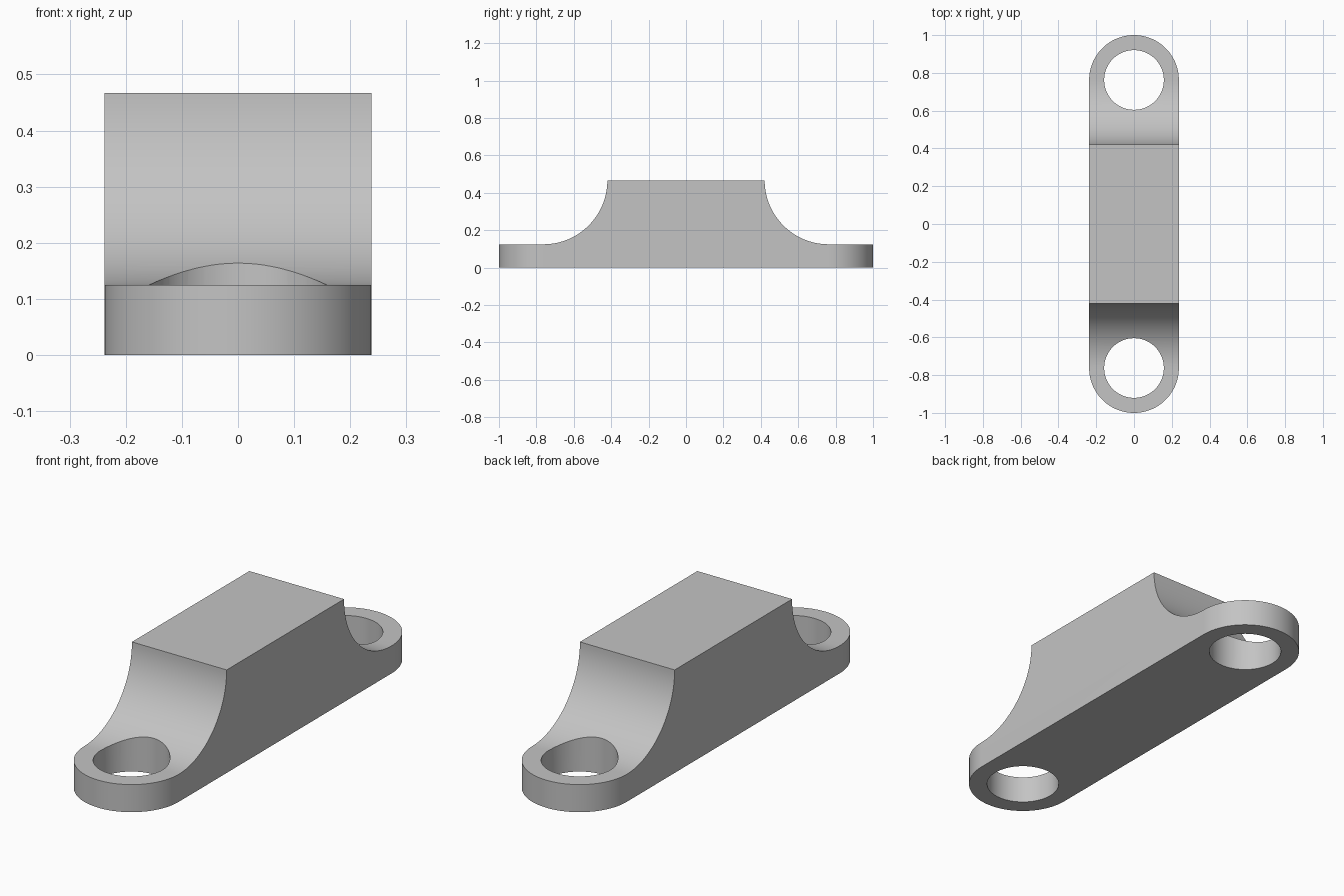
import bpy
import bmesh
from math import sin, cos, pi, radians

default = bpy.data.objects.get("Cube")
if default:
    bpy.data.objects.remove(default, do_unlink=True)

HALF_W = 0.2375           # half width and end radius
END_Y = 1 - HALF_W        # centre of each rounded end
HEIGHT, FLANGE = 0.467, 0.125
FILLET = HEIGHT - FLANGE
HOLE_R = 0.158
STEPS = 32

grey = bpy.data.materials.new("plain grey")
grey.use_nodes = True
colour = (0.55, 0.55, 0.55, 1)
grey.diffuse_color = colour
grey.node_tree.nodes["Principled BSDF"].inputs["Base Color"].default_value = colour


def prism(name, outline, direction):
    """Extrude a closed 3D outline along a direction."""
    bm = bmesh.new()
    face = bm.faces.new([bm.verts.new(p) for p in outline])
    top = bmesh.ops.extrude_face_region(bm, geom=[face])["geom"]
    bmesh.ops.translate(bm, vec=direction,
                        verts=[v for v in top if isinstance(v, bmesh.types.BMVert)])
    bmesh.ops.recalc_face_normals(bm, faces=bm.faces)
    mesh = bpy.data.meshes.new(name)
    bm.to_mesh(mesh)
    bm.free()
    mesh.materials.append(grey)
    obj = bpy.data.objects.new(name, mesh)
    bpy.context.collection.objects.link(obj)
    return obj


def arc(cx, cy, r, start, end, n):
    return [(cx + r * cos(start + (end - start) * i / n),
             cy + r * sin(start + (end - start) * i / n)) for i in range(n + 1)]


# Side profile: raised block with concave fillets running onto flat flanges
right_half = [(1.2, 0), (1.2, FLANGE)] + arc(END_Y, HEIGHT, FILLET, -pi / 2, -pi, STEPS)
left_half = [(-y, z) for y, z in reversed(right_half)]
body = prism("mounting_block", [(-0.5, y, z) for y, z in right_half + left_half], (1, 0, 0))

# Rounded plan outline
plan = arc(0, END_Y, HALF_W, 0, pi, 2 * STEPS) + arc(0, -END_Y, HALF_W, pi, 2 * pi, 2 * STEPS)
cutters = [(prism("plan_cutter", [(x, y, -0.2) for x, y in plan], (0, 0, 1)), "INTERSECT")]

# Bolt hole through each end
for side, label in ((-1, "front"), (1, "back")):
    ring = arc(0, side * END_Y, HOLE_R, 0, 2 * pi, 2 * STEPS)[:-1]
    hole = prism(label + "_hole_cutter", [(x, y, -0.2) for x, y in ring], (0, 0, 1))
    cutters.append((hole, "DIFFERENCE"))

bpy.ops.object.select_all(action="DESELECT")
bpy.context.view_layer.objects.active = body
body.select_set(True)
for cutter, operation in cutters:
    cutter.hide_render = True
    mod = body.modifiers.new(cutter.name, "BOOLEAN")
    mod.operation = operation
    mod.solver = "EXACT"
    mod.object = cutter
    bpy.ops.object.modifier_apply(modifier=mod.name)
    bpy.data.objects.remove(cutter, do_unlink=True)

bpy.ops.object.shade_smooth_by_angle(angle=radians(30))
